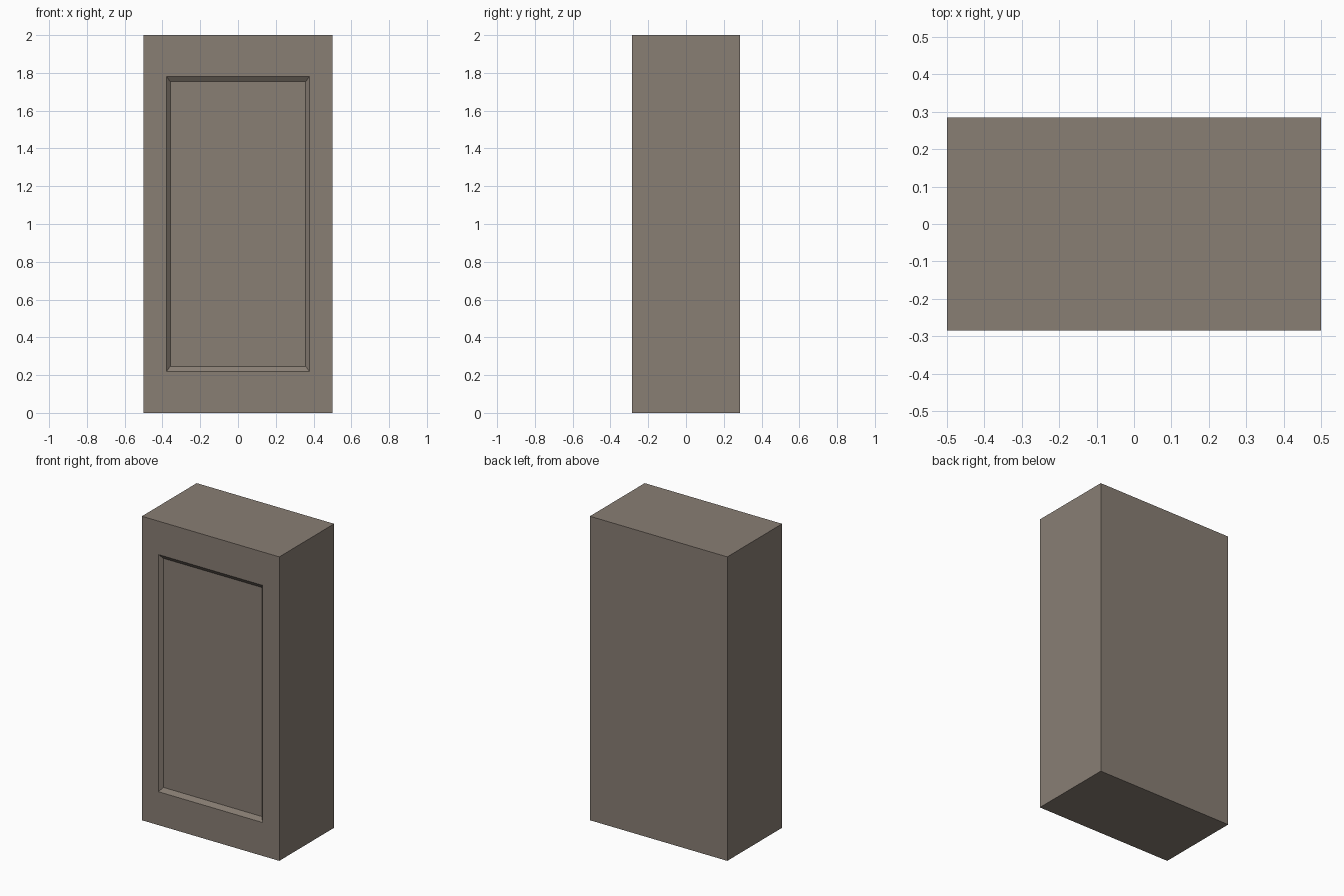
import bpy, bmesh
from mathutils import Vector

if "Cube" in bpy.data.objects:
    bpy.data.objects.remove(bpy.data.objects["Cube"])

W, D, H = 1.0, 0.57, 2.0
SIDE, RAIL = 0.122, 0.22             # frame widths around the panel
SLOPE_X, SLOPE_Z, DEPTH = 0.02, 0.027, 0.02

def inset(bm, face, dx, dz, depth):
    """Inset a front face by dx / dz and sink it by depth."""
    bmesh.ops.inset_region(bm, faces=[face], thickness=0.001)
    c = Vector(face.calc_center_median())
    for v in face.verts:
        sx = 1 if v.co.x > c.x else -1
        sz = 1 if v.co.z > c.z else -1
        v.co.x -= sx * (dx - 0.001)
        v.co.z -= sz * (dz - 0.001)
        v.co.y += depth

# Cabinet body
bm = bmesh.new()
bmesh.ops.create_cube(bm, size=1)
for v in bm.verts:
    v.co = Vector((v.co.x * W, v.co.y * D, (v.co.z + 0.5) * H))
bm.normal_update()
front = next(f for f in bm.faces if f.normal.y < -0.9)

# Flat frame, then the sloped edge down to the recessed panel
inset(bm, front, SIDE, RAIL, 0)
inset(bm, front, SLOPE_X, SLOPE_Z, DEPTH)
bmesh.ops.recalc_face_normals(bm, faces=bm.faces)

mesh = bpy.data.meshes.new("cabinet_body")
bm.to_mesh(mesh)
bm.free()
body = bpy.data.objects.new("cabinet_body", mesh)
bpy.context.collection.objects.link(body)

# Warm grey-brown paint
mat = bpy.data.materials.new("taupe_paint")
mat.diffuse_color = (0.25, 0.21, 0.175, 1)
mat.use_nodes = True
mat.node_tree.nodes["Principled BSDF"].inputs["Base Color"].default_value = mat.diffuse_color
mesh.materials.append(mat)
